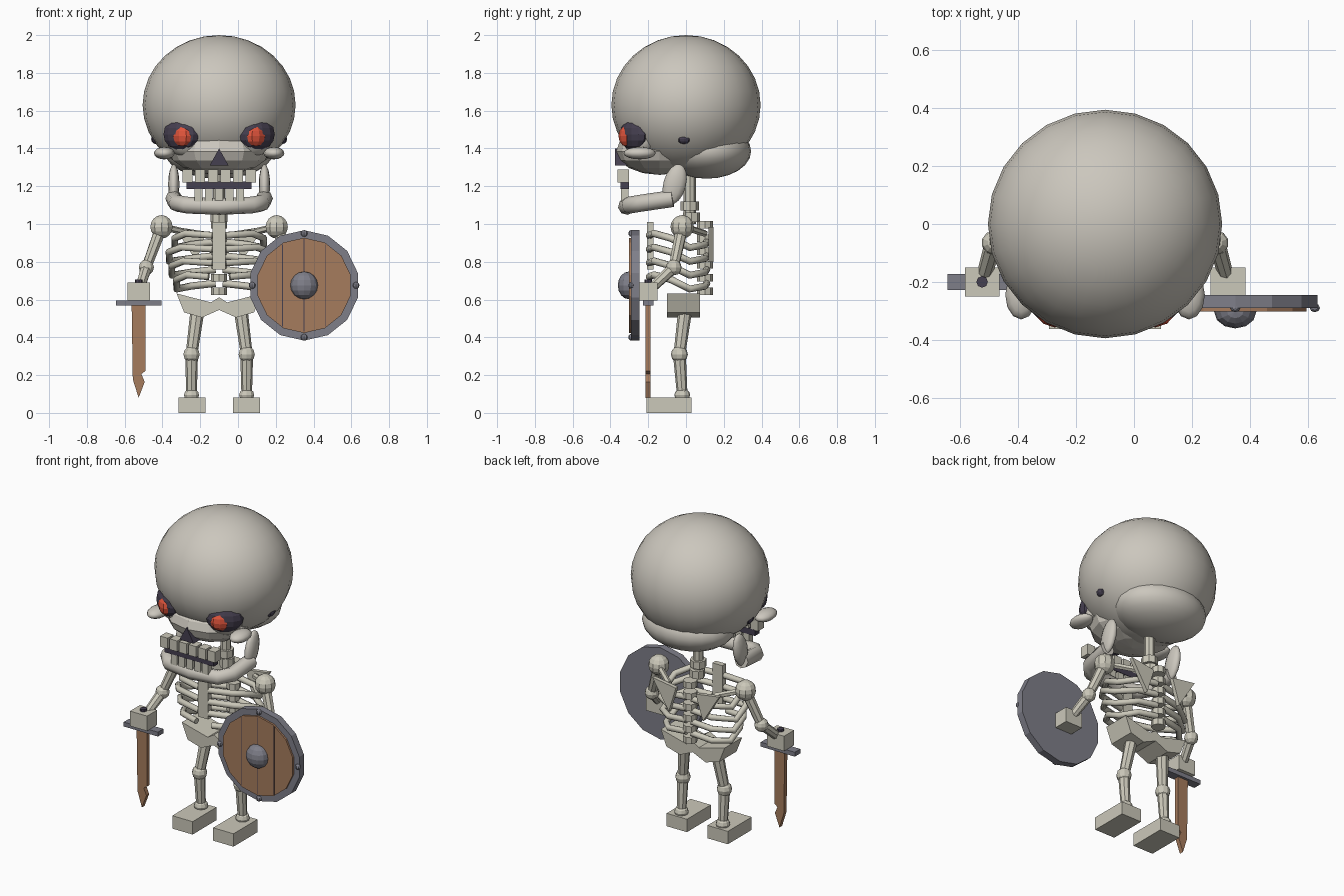
import bpy, bmesh, math
from mathutils import Vector, Matrix

cube = bpy.data.objects.get("Cube")
if cube:
    bpy.data.objects.remove(cube, do_unlink=True)

MID = -0.1  # the body's plane of symmetry


def material(name, rgb):
    m = bpy.data.materials.new(name)
    m.use_nodes = True
    m.diffuse_color = (*rgb, 1)
    m.node_tree.nodes["Principled BSDF"].inputs["Base Color"].default_value = (*rgb, 1)
    return m


skull = material("skull bone", (0.60, 0.57, 0.51))
bone = material("bone", (0.60, 0.58, 0.49))
dark = material("dark hollow", (0.06, 0.05, 0.08))
red = material("glowing red", (0.75, 0.09, 0.045))
wood = material("wood", (0.38, 0.20, 0.11))
metal = material("grey metal", (0.21, 0.21, 0.25))


def finish(name, bm, mat, smooth=False):
    bmesh.ops.recalc_face_normals(bm, faces=bm.faces)
    me = bpy.data.meshes.new(name)
    bm.to_mesh(me)
    bm.free()
    me.materials.append(mat)
    for p in me.polygons:
        p.use_smooth = smooth
    ob = bpy.data.objects.new(name, me)
    bpy.context.collection.objects.link(ob)
    return ob


def box(name, c, size, mat):
    bm = bmesh.new()
    bmesh.ops.create_cube(bm, size=1, matrix=Matrix.Translation(c) @ Matrix.Diagonal((*size, 1)))
    return finish(name, bm, mat)


def ball(name, c, r, mat, seg=10, rings=6, smooth=False, rot=None):
    bm = bmesh.new()
    turn = rot if rot else Matrix()
    bmesh.ops.create_uvsphere(bm, u_segments=seg, v_segments=rings, radius=1,
                              matrix=Matrix.Translation(c) @ turn @ Matrix.Diagonal((*r, 1)))
    return finish(name, bm, mat, smooth)


def rod(name, a, b, r, mat, seg=8, r2=None):
    a, b = Vector(a), Vector(b)
    bm = bmesh.new()
    turn = (b - a).to_track_quat('Z', 'Y').to_matrix().to_4x4()
    bmesh.ops.create_cone(bm, cap_ends=True, segments=seg, radius1=r, radius2=r if r2 is None else r2,
                          depth=(b - a).length, matrix=Matrix.Translation((a + b) / 2) @ turn)
    return finish(name, bm, mat)


def plate(name, outline, y0, y1, mat):
    """Extrude an x-z outline from y0 to y1."""
    bm = bmesh.new()
    face = bm.faces.new([bm.verts.new((x, y0, z)) for x, z in outline])
    out = bmesh.ops.extrude_face_region(bm, geom=[face])["geom"]
    bmesh.ops.translate(bm, vec=(0, y1 - y0, 0), verts=[v for v in out if isinstance(v, bmesh.types.BMVert)])
    return finish(name, bm, mat)


def tube(name, pts, r, mat):
    cu = bpy.data.curves.new(name, 'CURVE')
    cu.dimensions = '3D'
    cu.bevel_depth, cu.bevel_resolution, cu.use_fill_caps = r, 2, True
    sp = cu.splines.new('POLY')
    sp.points.add(len(pts) - 1)
    for p, co in zip(sp.points, pts):
        p.co = (*co, 1)
        p.radius = 1
    cu.materials.append(mat)
    ob = bpy.data.objects.new(name, cu)
    bpy.context.collection.objects.link(ob)
    return ob


# Skull
ball("cranium", (MID, 0, 1.63), (0.405, 0.395, 0.37), skull, 24, 16, True)
ball("occiput", (MID, 0.11, 1.385), (0.29, 0.235, 0.145), skull, 24, 12, True)
ball("face", (MID, -0.14, 1.385), (0.265, 0.23, 0.125), skull, 12, 8)
plate("nose_hole", [(MID - 0.05, 1.31), (MID + 0.05, 1.31), (MID, 1.4)], -0.375, -0.28, dark)
box("mouth_gap", (MID, -0.325, 1.205), (0.345, 0.045, 0.038), dark)
for i in range(6):
    box("upper_tooth", (MID + (i - 2.5) * 0.067, -0.333, 1.255), (0.053, 0.06, 0.068), bone)
for i in range(5):
    box("lower_tooth", (MID + (i - 2) * 0.055, -0.325, 1.155), (0.042, 0.04, 0.07), bone)

# Jaw bar, one bent tube
jaw = [(0.24, -0.07, 1.135), (0.225, -0.24, 1.11), (0.17, -0.3, 1.1)]
tube("jaw", [(MID - x, y, z) for x, y, z in jaw] + [(MID, -0.315, 1.093)]
     + [(MID + x, y, z) for x, y, z in reversed(jaw)], 0.045, skull)

# Neck and spine
rod("neck_top", (MID, 0.02, 1.072), (MID, 0.02, 1.118), 0.048, bone)
rod("neck_lower", (MID, 0.03, 1.01), (MID, 0.03, 1.06), 0.045, bone)
rod("neck_core", (MID, 0.02, 1.0), (MID, 0.02, 1.27), 0.032, bone)
for i in range(6):
    z = 0.645 + i * 0.07
    rod("vertebra", (MID, 0.1, z - 0.02), (MID, 0.1, z + 0.02), 0.042, bone)
box("breastbone", (MID, -0.19, 0.885), (0.07, 0.035, 0.25), bone)

# Pelvis
half = [(0.043, 0.585), (0.225, 0.632), (0.185, 0.532), (0.09, 0.505)]
plate("pelvis", [(MID, 0.612)] + [(MID + x, z) for x, z in half] + [(MID, 0.545)]
      + [(MID - x, z) for x, z in reversed(half)], -0.1, 0.075, bone)

# Paired parts
for side, s in (("right", -1), ("left", 1)):
    def at(x, y, z):
        return (MID + s * x, y, z)

    outward = Matrix.Rotation(s * math.radians(32), 4, 'Z')
    ball(side + "_eye_rim", at(0.18, -0.245, 1.445), (0.105, 0.075, 0.09), skull, 12, 8, True, outward)
    ball(side + "_eye_socket", at(0.2, -0.275, 1.475), (0.108, 0.058, 0.088), dark, 12, 8, False, outward)
    ball(side + "_eye", at(0.195, -0.315, 1.465), (0.058, 0.035, 0.055), red, 8, 6, False, outward)
    ball(side + "_cheekbone", at(0.29, -0.245, 1.375), (0.055, 0.085, 0.033), skull, 12, 8, True)
    ball(side + "_ear_hole", at(0.335, -0.01, 1.45), (0.025, 0.037, 0.027), dark, 8, 6)
    ball(side + "_jaw_hinge", at(0.24, -0.06, 1.21), (0.03, 0.06, 0.11), skull, 12, 8, True,
         Matrix.Rotation(math.radians(-15), 4, 'X'))

    # Ribs
    for i, w in enumerate((0.235, 0.265, 0.25, 0.225)):
        z = 0.95 - i * 0.073
        tube(side + "_rib", [at(0.02, 0.11, z - 0.045), at(0.15, 0.1, z - 0.06), at(w, 0.02, z - 0.075),
                             at(w, -0.08, z - 0.025), at(w * 0.75, -0.17, z), at(0.035 + 0.02 * (i == 3), -0.195, z - 0.01)],
             0.019, bone)
    plate(side + "_shoulder_blade", [(MID + s * x, z) for x, z in ((0.07, 0.96), (0.235, 0.985), (0.12, 0.8))],
          0.12, 0.145, bone)
    rod(side + "_collarbone", at(0.15, 0.1, 0.95), at(0.3, -0.01, 0.985), 0.018, bone, 6)

    # Arm
    shoulder, elbow, hand = at(0.305, -0.02, 0.985), at(0.385, -0.065, 0.77), at(0.425, -0.2, 0.643)
    ball(side + "_shoulder", shoulder, (0.062,) * 3, bone, 10, 8)
    rod(side + "_upper_arm", shoulder, elbow, 0.033, bone, 8, 0.027)
    ball(side + "_elbow", elbow, (0.042,) * 3, bone, 10, 6)
    rod(side + "_forearm", elbow, hand, 0.031, bone, 8, 0.025)
    box(side + "_hand", hand, (0.12, 0.1, 0.095), bone)

    # Leg
    hip, knee, ankle = at(0.115, -0.005, 0.54), at(0.146, -0.035, 0.31), at(0.146, -0.02, 0.095)
    rod(side + "_thigh", hip, knee, 0.037, bone, 8, 0.031)
    ball(side + "_knee", knee, (0.045,) * 3, bone, 10, 6)
    rod(side + "_shin", knee, ankle, 0.034, bone, 8, 0.028)
    ball(side + "_ankle", ankle, (0.042, 0.042, 0.035), bone, 10, 6)
    box(side + "_foot", at(0.144, -0.09, 0.041), (0.143, 0.24, 0.082), bone)

# Sword, held point down
SX = -0.525
rod("sword_pommel", (SX, -0.2, 0.6), (SX, -0.2, 0.705), 0.02, dark, 8)
box("sword_guard", (SX, -0.2, 0.582), (0.24, 0.055, 0.028), metal)
plate("sword_blade", [(-0.563, 0.57), (-0.49, 0.57), (-0.49, 0.222), (-0.512, 0.206),
                      (-0.494, 0.164), (-0.526, 0.08), (-0.557, 0.178)], -0.215, -0.188, wood)

# Shield
HX, HZ = 0.35, 0.675


def ring(r, n=14):
    turns = [math.tau * i / n for i in range(n)]
    return [(HX + r * math.sin(a), HZ + r * math.cos(a)) for a in turns]


plate("shield_rim", ring(0.292), -0.29, -0.245, metal)
plate("shield_board", ring(0.252), -0.302, -0.28, wood)
for x in (-0.115, 0, 0.115):
    h = math.sqrt(0.245 ** 2 - x * x)
    box("plank_seam", (HX + x, -0.302, HZ), (0.004, 0.002, 2 * h), dark)
ball("shield_boss", (HX, -0.303, HZ), (0.073, 0.058, 0.073), metal, 12, 8)
for i in range(4):
    a = i * math.pi / 2
    ball("shield_stud", (HX + 0.275 * math.cos(a), -0.29, HZ + 0.275 * math.sin(a)),
         (0.018, 0.015, 0.018), metal, 8, 6)
